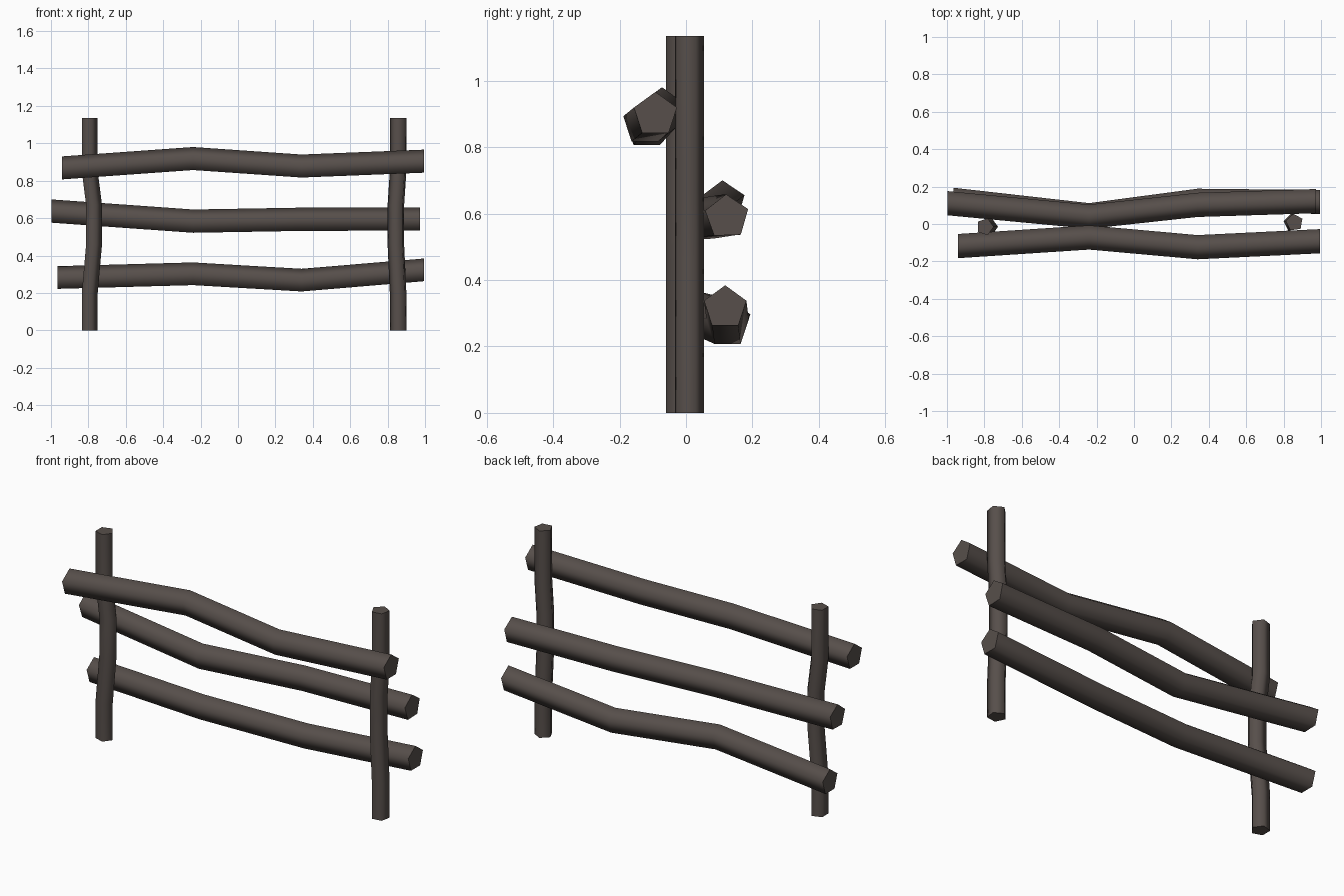
import bpy, bmesh, math
from mathutils import Vector

if "Cube" in bpy.data.objects:
    bpy.data.objects.remove(bpy.data.objects["Cube"])

wood = bpy.data.materials.new("dark weathered wood")
wood.diffuse_color = (0.095, 0.078, 0.070, 1)
wood.use_nodes = True
wood.node_tree.nodes["Principled BSDF"].inputs["Base Color"].default_value = wood.diffuse_color


def log(name, path, radius, axis, start):
    """Five-sided log: rings square to one axis, placed along a bent path."""
    bm = bmesh.new()
    rings = []
    for p in path:
        ring = []
        for i in range(5):
            a = math.radians(start + 72 * i)
            u, v = radius * math.cos(a), radius * math.sin(a)
            off = Vector((0, u, v)) if axis == "x" else Vector((u, v, 0))
            ring.append(bm.verts.new(Vector(p) + off))
        rings.append(ring)
    for a, b in zip(rings, rings[1:]):
        for i in range(5):
            j = (i + 1) % 5
            bm.faces.new((a[i], a[j], b[j], b[i]))
    bm.faces.new(rings[0][::-1])
    bm.faces.new(rings[-1])
    bmesh.ops.recalc_face_normals(bm, faces=bm.faces)
    # Rounded sides, crisp sawn ends
    for f in bm.faces:
        f.smooth = len(f.verts) == 4
    for e in bm.edges:
        e.smooth = all(f.smooth for f in e.link_faces)
    me = bpy.data.meshes.new(name)
    bm.to_mesh(me)
    bm.free()
    me.materials.append(wood)
    bpy.context.collection.objects.link(bpy.data.objects.new(name, me))


# Upright posts with a slight bow
log("left_post", [(-0.797, -0.015, 0), (-0.797, -0.015, 0.20), (-0.774, -0.015, 0.46),
                  (-0.774, -0.015, 0.67), (-0.797, -0.015, 0.85), (-0.797, -0.015, 1.135)],
    0.047, "z", 0)
log("right_post", [(0.858, 0.008, 0), (0.858, 0.008, 0.20), (0.846, 0.008, 0.46),
                   (0.846, 0.008, 0.67), (0.858, 0.008, 0.85), (0.858, 0.008, 1.135)],
    0.047, "z", 170)

# Crooked rails: one in front of the posts, two behind
log("top_rail", [(-0.94, -0.118, 0.862), (-0.24, -0.072, 0.912),
                 (0.34, -0.124, 0.872), (0.995, -0.092, 0.898)], 0.068, "x", 90)
log("middle_rail", [(-0.998, 0.112, 0.632), (-0.24, 0.040, 0.578),
                    (0.34, 0.103, 0.588), (0.972, 0.123, 0.590)], 0.068, "x", 92)
log("bottom_rail", [(-0.965, 0.130, 0.276), (-0.24, 0.048, 0.296),
                    (0.34, 0.125, 0.262), (0.995, 0.118, 0.317)], 0.067, "x", 90)
